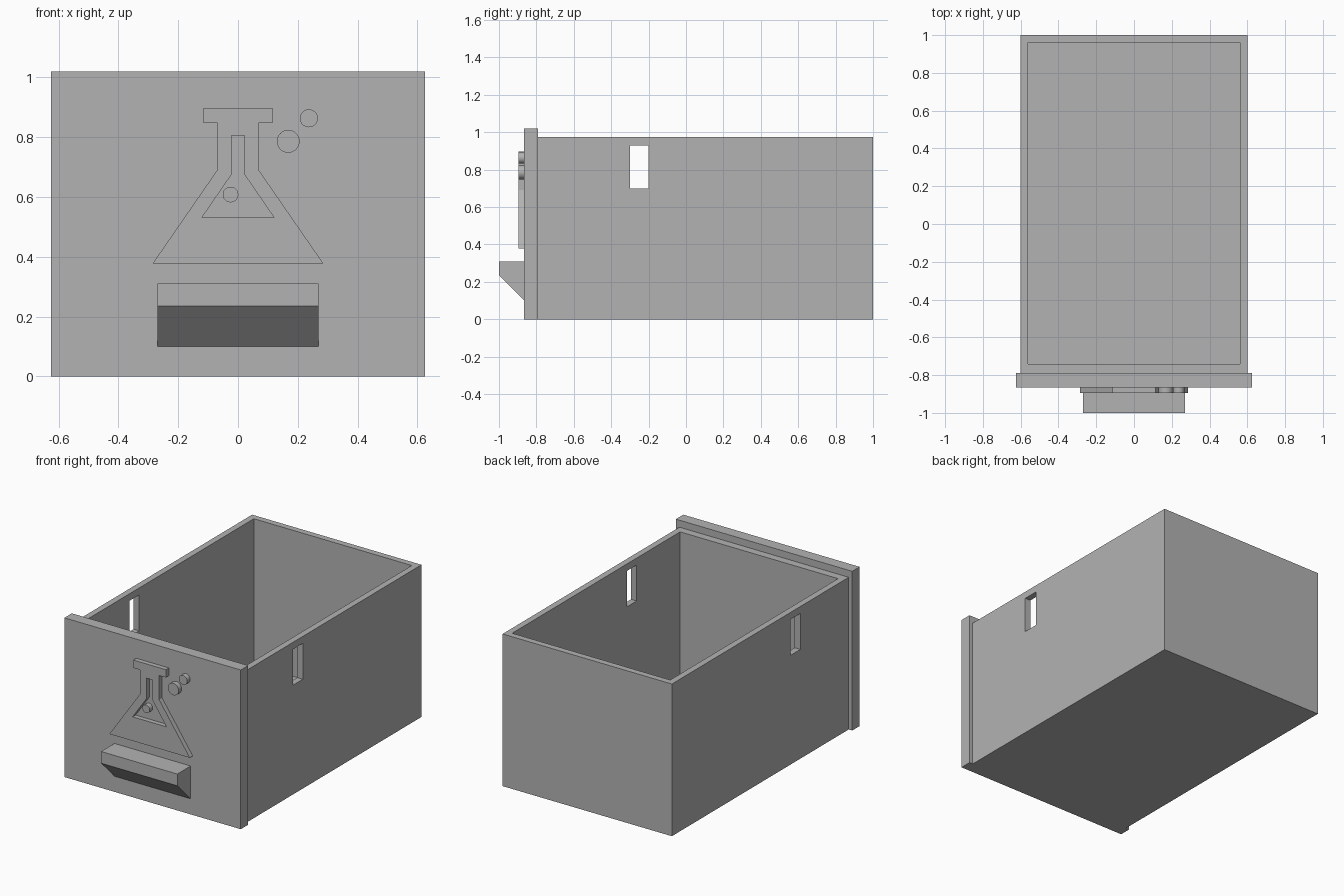
import bpy, bmesh
from mathutils import Matrix, Vector

cube = bpy.data.objects.get("Cube")
if cube:
    bpy.data.objects.remove(cube, do_unlink=True)

grey = bpy.data.materials.new("plain grey")
grey.use_nodes = True
COLOUR = (0.45, 0.45, 0.45, 1)
grey.diffuse_color = COLOUR
grey.node_tree.nodes["Principled BSDF"].inputs["Base Color"].default_value = COLOUR


def add_object(name, bm):
    bmesh.ops.recalc_face_normals(bm, faces=bm.faces)
    mesh = bpy.data.meshes.new(name)
    bm.to_mesh(mesh)
    bm.free()
    mesh.materials.append(grey)
    obj = bpy.data.objects.new(name, mesh)
    bpy.context.collection.objects.link(obj)
    return obj


def box(name, low, high):
    low, high = Vector(low), Vector(high)
    bm = bmesh.new()
    place = Matrix.Translation((low + high) / 2) @ Matrix.Diagonal((*(high - low), 1))
    bmesh.ops.create_cube(bm, size=1, matrix=place)
    return add_object(name, bm)


def prism(name, points, shift):
    """Extrude a closed loop of 3D points along the shift vector."""
    bm = bmesh.new()
    face = bm.faces.new([bm.verts.new(p) for p in points])
    result = bmesh.ops.extrude_face_region(bm, geom=[face], use_keep_orig=True)
    moved = [v for v in result["geom"] if isinstance(v, bmesh.types.BMVert)]
    bmesh.ops.translate(bm, verts=moved, vec=shift)
    return add_object(name, bm)


def mirrored(name, half, front, back):
    """Prism facing the front from the right half of a symmetric outline."""
    outline = half + [(-x, z) for x, z in reversed(half)]
    return prism(name, [(x, front, z) for x, z in outline], (0, back - front, 0))


def cut(obj, cutter):
    """Subtract the cutter, bake the result and discard the cutter."""
    cutter.hide_render = True
    mod = obj.modifiers.new("cut", "BOOLEAN")
    mod.operation = "DIFFERENCE"
    mod.solver = "EXACT"
    mod.object = cutter
    bpy.context.view_layer.update()
    graph = bpy.context.evaluated_depsgraph_get()
    mesh = bpy.data.meshes.new_from_object(obj.evaluated_get(graph))
    obj.modifiers.clear()
    obj.data = mesh
    bpy.data.objects.remove(cutter, do_unlink=True)


PANEL_FRONT, PANEL_BACK, EMBLEM_FRONT = -0.865, -0.79, -0.895

# Open drawer body with a slot through both side walls
body = box("drawer_body", (-0.6, PANEL_BACK, 0), (0.6, 1, 0.975))
cut(body, box("cavity_cutter", (-0.56, -0.74, 0.04), (0.56, 0.96, 1.2)))
cut(body, box("slot_cutter", (-0.8, -0.3, 0.7), (0.8, -0.2, 0.93)))

# Front panel
box("front_panel", (-0.625, PANEL_FRONT, 0), (0.625, PANEL_BACK, 1.02))

# Pull handle with sloping underside
side = [(-1, 0.31), (PANEL_FRONT, 0.31), (PANEL_FRONT, 0.1), (-1, 0.235)]
prism("pull_handle", [(-0.27, y, z) for y, z in side], (0.54, 0, 0))

# Raised flask with an open middle
flask = mirrored("flask_outline", [(0.115, 0.897), (0.115, 0.847), (0.068, 0.847),
                                   (0.068, 0.692), (0.285, 0.378)],
                 EMBLEM_FRONT, PANEL_FRONT)
cut(flask, mirrored("flask_cutter", [(0.021, 0.806), (0.021, 0.676), (0.12, 0.532)],
                    EMBLEM_FRONT - 0.05, PANEL_FRONT + 0.05))

# Round bubbles
for name, x, z, radius in (("large_bubble", 0.168, 0.786, 0.038),
                           ("small_bubble", 0.237, 0.863, 0.03),
                           ("inner_bubble", -0.025, 0.608, 0.026)):
    bm = bmesh.new()
    depth = PANEL_FRONT - EMBLEM_FRONT
    place = (Matrix.Translation((x, (PANEL_FRONT + EMBLEM_FRONT) / 2, z))
             @ Matrix.Rotation(1.5708, 4, "X"))
    bmesh.ops.create_cone(bm, cap_ends=True, segments=48, radius1=radius,
                          radius2=radius, depth=depth, matrix=place)
    bubble = add_object(name, bm)
    bpy.ops.object.select_all(action="DESELECT")
    bubble.select_set(True)
    bpy.context.view_layer.objects.active = bubble
    bpy.ops.object.shade_smooth_by_angle()
